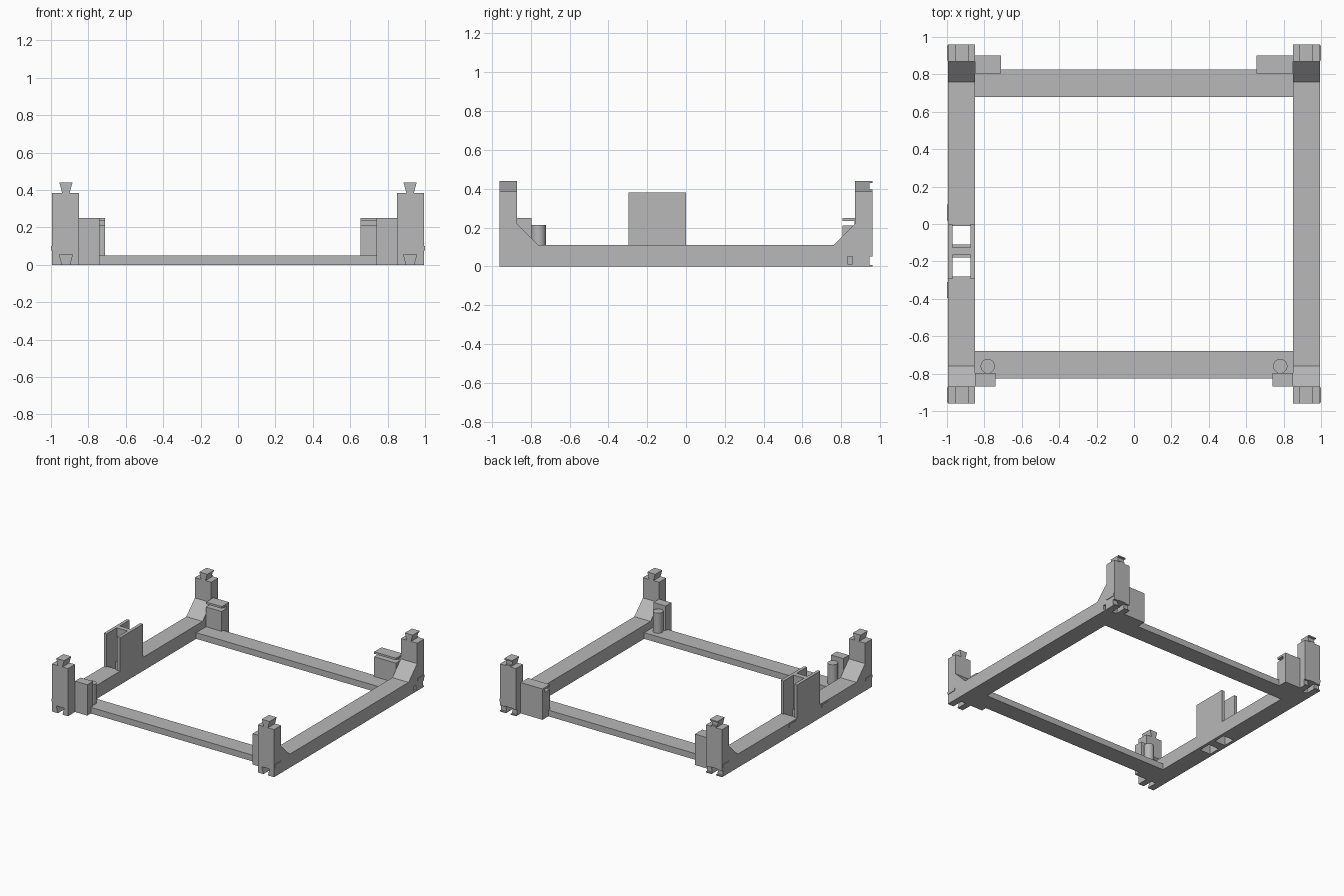
import bpy
import bmesh
from mathutils import Vector

cube = bpy.data.objects.get("Cube")
if cube:
    bpy.data.objects.remove(cube, do_unlink=True)

grey = bpy.data.materials.new("plain_grey")
grey.use_nodes = True
grey.diffuse_color = (0.48, 0.48, 0.48, 1)
grey.node_tree.nodes["Principled BSDF"].inputs["Base Color"].default_value = grey.diffuse_color


def finish(name, bm):
    bmesh.ops.recalc_face_normals(bm, faces=bm.faces)
    mesh = bpy.data.meshes.new(name)
    bm.to_mesh(mesh)
    bm.free()
    mesh.materials.append(grey)
    ob = bpy.data.objects.new(name, mesh)
    bpy.context.collection.objects.link(ob)
    return ob


def prism(name, points, direction):
    """Extrude a closed outline along a direction."""
    bm = bmesh.new()
    face = bm.faces.new([bm.verts.new(p) for p in points])
    ext = bmesh.ops.extrude_face_region(bm, geom=[face])
    moved = [g for g in ext["geom"] if isinstance(g, bmesh.types.BMVert)]
    bmesh.ops.translate(bm, verts=moved, vec=Vector(direction))
    return finish(name, bm)


def box(name, x, y, z):
    x, y = sorted(x), sorted(y)
    outline = [(x[0], y[0], z[0]), (x[1], y[0], z[0]), (x[1], y[1], z[0]), (x[0], y[1], z[0])]
    return prism(name, outline, (0, 0, z[1] - z[0]))


def cut(ob, cutter):
    cutter.hide_render = True
    mod = ob.modifiers.new("cut", "BOOLEAN")
    mod.operation = "DIFFERENCE"
    mod.solver = "EXACT"
    mod.object = cutter
    bpy.context.view_layer.objects.active = ob
    bpy.ops.object.modifier_apply(modifier=mod.name)
    bpy.data.objects.remove(cutter, do_unlink=True)


INNER, OUTER, MID = 0.85, 0.995, 0.92
COL, END = 0.87, 0.96

# Side rails with sloped gussets at both ends
rail_half = [(COL, 0), (COL, 0.22), (0.76, 0.11)]
rail_outline = rail_half + [(-y, z) for y, z in reversed(rail_half)]
rails = {}
for side, s in (("left", 1), ("right", -1)):
    rails[s] = prism(side + "_rail", [(s * INNER, y, z) for y, z in rail_outline],
                     (s * (OUTER - INNER), 0, 0))

# Cross bars between the rails
for end, e in (("front", -1), ("back", 1)):
    box(end + "_bar", (-INNER, INNER), (e * 0.68, e * 0.825), (0, 0.05))

# Corner columns: dovetail tenon on top, matching socket underneath
column_outline = [
    (INNER, 0), (MID - 0.02, 0), (MID - 0.035, 0.055), (MID + 0.035, 0.055),
    (MID + 0.02, 0), (OUTER, 0), (OUTER, 0.385), (MID + 0.02, 0.385),
    (MID + 0.035, 0.44), (MID - 0.035, 0.44), (MID - 0.02, 0.385), (INNER, 0.385)]
for side, s in (("left", 1), ("right", -1)):
    for end, e in (("front", -1), ("back", 1)):
        name = end + "_" + side
        column = prism(name + "_column", [(s * x, e * COL, z) for x, z in column_outline],
                       (0, e * (END - COL), 0))
        if e > 0:
            for z in ((0.395, 0.43), (0.008, 0.05)):
                cut(column, box("notch", (s * 0.8, s * 1.1), (0.945, 1), z))
        # Thin tab on the outer face
        box(name + "_tab", (s * OUTER, s), (e * 0.875, e * 0.955), (0.078, 0.1))

    # Front bracket and its round post
    box("front_" + side + "_bracket", (s * 0.74, s * INNER), (-0.87, -0.797), (0, 0.25))
    bm = bmesh.new()
    bmesh.ops.create_cone(bm, cap_ends=True, segments=40, radius1=0.038, radius2=0.038, depth=0.213)
    bmesh.ops.translate(bm, verts=bm.verts, vec=(s * 0.782, -0.76, 0.1065))
    post = finish("front_" + side + "_post", bm)
    bpy.ops.object.select_all(action="DESELECT")
    post.select_set(True)
    bpy.context.view_layer.objects.active = post
    bpy.ops.object.shade_smooth_by_angle()

    # Back block with a slot under its top plate
    inner_x = 0.655 if s > 0 else 0.71
    block = box("back_" + side + "_block", (s * inner_x, s * INNER), (0.805, 0.9), (0, 0.25))
    cut(block, box("slot", (s * 0.6, s * 0.9), (0.7, 0.868), (0.21, 0.234)))

# Rounded recess low on the left rail
recess = box("recess", (0.96, 1.1), (0.832, 0.858), (0.012, 0.05))
cut(rails[1], recess)

# Holder on the right rail: two plates, a web and two openings through the rail
for y in ((-0.11, -0.01), (-0.28, -0.18)):
    cut(rails[-1], box("opening", (-0.97, -0.875), y, (-0.1, 0.2)))
box("holder_outer_plate", (-OUTER, -0.97), (-0.295, 0), (0.11, 0.38))
box("holder_inner_plate", (-0.875, -INNER), (-0.295, 0), (0.11, 0.38))
box("holder_web", (-0.97, -0.875), (-0.165, -0.125), (0.11, 0.38))

# Extra tabs beside the holder
for name, y in (("holder_back_tab", (0.02, 0.105)), ("holder_front_tab", (-0.395, -0.31))):
    box(name, (-1, -OUTER), y, (0.078, 0.1))
